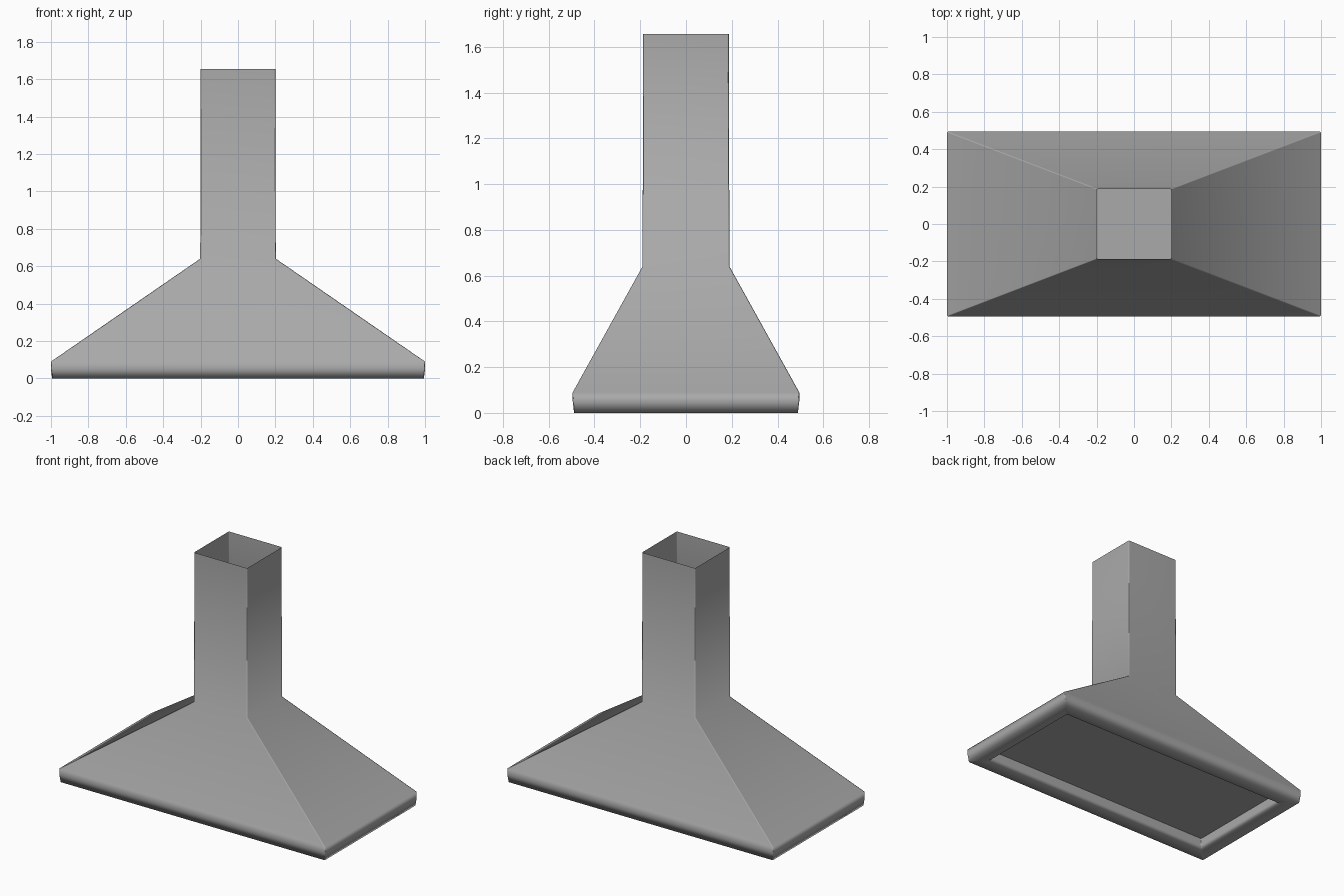
import bpy
import bmesh

old = bpy.data.objects.get("Cube")
if old:
    bpy.data.objects.remove(old, do_unlink=True)

steel = bpy.data.materials.new("brushed grey steel")
steel.use_nodes = True
GREY = (0.4, 0.4, 0.4, 1)
steel.diffuse_color = GREY
steel.node_tree.nodes["Principled BSDF"].inputs["Base Color"].default_value = GREY


def ring(bm, hx, hy, z, cut):
    """Rectangle with slightly clipped corners at height z."""
    pts = []
    for sx, sy in ((1, 1), (-1, 1), (-1, -1), (1, -1)):
        a = (sx * hx, sy * (hy - cut), z)
        b = (sx * (hx - cut), sy * hy, z)
        pts += [a, b] if sx == sy else [b, a]
    return [bm.verts.new(p) for p in pts]


def loft(name, sections, cut=0.006, cap=False):
    """Skin a stack of rectangles given as (half x, half y, z)."""
    bm = bmesh.new()
    rings = [ring(bm, *s, cut) for s in sections]
    for upper, lower in zip(rings, rings[1:]):
        for i in range(len(upper)):
            j = (i + 1) % len(upper)
            bm.faces.new((upper[i], lower[i], lower[j], upper[j]))
    if cap:
        bm.faces.new(list(reversed(rings[-1])))
    for f in bm.faces:
        f.smooth = True
    mesh = bpy.data.meshes.new(name)
    bm.to_mesh(mesh)
    bm.free()
    mesh.materials.append(steel)
    obj = bpy.data.objects.new(name, mesh)
    bpy.context.collection.objects.link(obj)
    return obj


# Open chimney, flared canopy, upright lip, flat rim and recess wall
shell = loft("hood_shell", [
    (0.2, 0.187, 1.655),
    (0.202, 0.19, 0.64),
    (1.0, 0.495, 0.09),
    (1.0, 0.495, 0.05),
    (0.994, 0.489, 0.0),
    (0.9, 0.395, 0.0),
    (0.9, 0.395, 0.035),
    (0.9, 0.395, 0.085),
])
# Keep the large flat sheets evenly shaded while the folds stay soft
weighted = shell.modifiers.new("Weighted Normal", 'WEIGHTED_NORMAL')
weighted.weight = 50

# Filter panel closing the recess underneath
loft("filter_panel", [(0.9, 0.395, 0.085)], cap=True)
